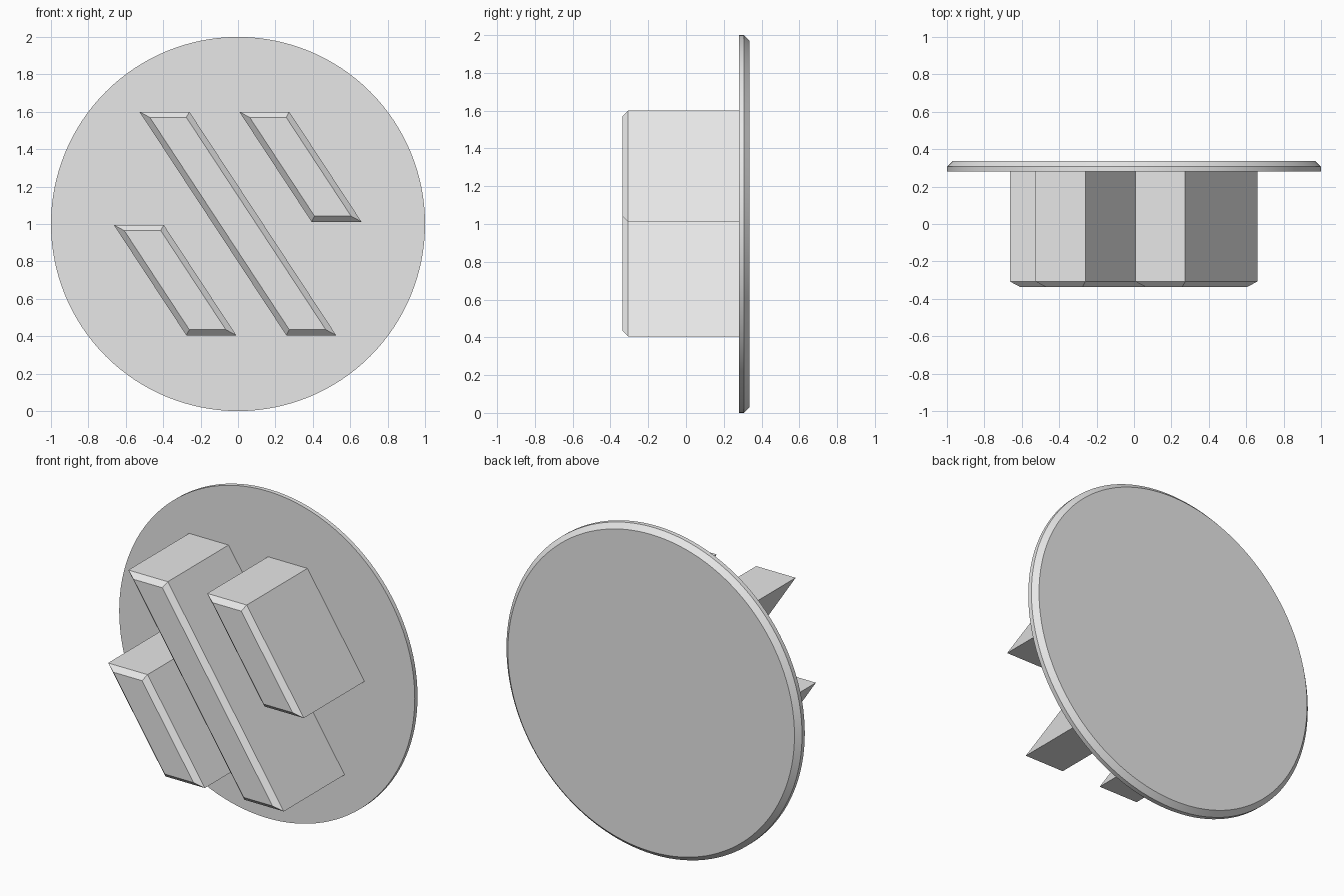
import bpy
import bmesh
import math

if "Cube" in bpy.data.objects:
    bpy.data.objects.remove(bpy.data.objects["Cube"], do_unlink=True)

CHAMFER = 0.03
DISC_FRONT, DISC_BACK, BAR_FRONT = 0.28, 0.337, -0.337

grey = bpy.data.materials.new("light_grey")
grey.use_nodes = True
grey.diffuse_color = (0.8, 0.8, 0.8, 1)
grey.node_tree.nodes["Principled BSDF"].inputs["Base Color"].default_value = (0.8, 0.8, 0.8, 1)


def chamfered_prism(name, outline, start, end):
    """Extrude an (x, z) outline along y and chamfer the rim at the end."""
    step = math.copysign(CHAMFER, end - start)
    bm = bmesh.new()
    rings = [[bm.verts.new((x, y, z)) for x, z in outline] for y in (start, end - step)]
    bm.faces.new(rings[0])
    cap = bm.faces.new(rings[1])
    n = len(outline)
    for i in range(n):
        j = (i + 1) % n
        bm.faces.new((rings[0][i], rings[0][j], rings[1][j], rings[1][i]))
    bmesh.ops.recalc_face_normals(bm, faces=bm.faces[:])
    bmesh.ops.inset_region(bm, faces=[cap], thickness=CHAMFER, depth=0, use_even_offset=True)
    for v in cap.verts:
        v.co.y = end
    bmesh.ops.recalc_face_normals(bm, faces=bm.faces[:])
    mesh = bpy.data.meshes.new(name)
    bm.to_mesh(mesh)
    bm.free()
    mesh.materials.append(grey)
    obj = bpy.data.objects.new(name, mesh)
    bpy.context.collection.objects.link(obj)
    return obj


# Round backing plate, chamfered at the back
SIDES = 128
circle = [(math.cos(a), 1 + math.sin(a))
          for a in (2 * math.pi * i / SIDES for i in range(SIDES))]
disc = chamfered_prism("backing_disc", circle, DISC_FRONT, DISC_BACK)
bpy.ops.object.select_all(action="DESELECT")
disc.select_set(True)
bpy.context.view_layer.objects.active = disc
bpy.ops.object.shade_smooth_by_angle(angle=math.radians(30))

# Three slanted bars, chamfered at the front
WIDTH, SLANT = 0.267, 0.657
for name, left, top, bottom in (
    ("middle_bar", -0.527, 1.6, 0.405),
    ("upper_left_bar", 0.007, 1.6, 1.012),
    ("lower_right_bar", -0.664, 0.995, 0.405),
):
    shift = SLANT * (top - bottom)
    outline = [(left, top), (left + WIDTH, top),
               (left + WIDTH + shift, bottom), (left + shift, bottom)]
    chamfered_prism(name, outline, DISC_FRONT + 0.01, BAR_FRONT)
